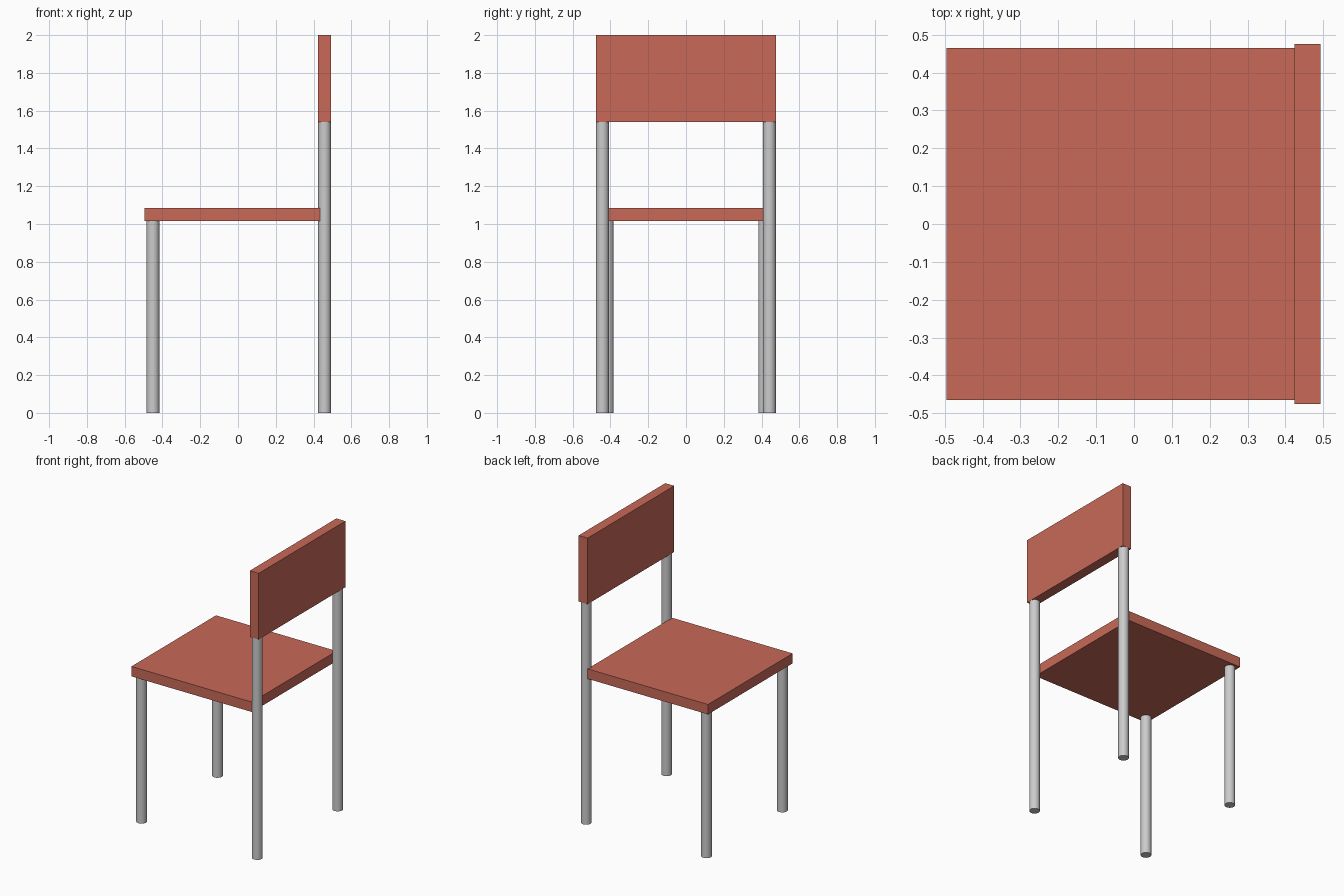
import bpy
import math

if "Cube" in bpy.data.objects:
    bpy.data.objects.remove(bpy.data.objects["Cube"])


def make_material(name, color):
    mat = bpy.data.materials.new(name)
    mat.diffuse_color = (*color, 1.0)
    mat.use_nodes = True
    mat.node_tree.nodes["Principled BSDF"].inputs["Base Color"].default_value = mat.diffuse_color
    return mat


RED = make_material("terracotta_red", (0.58, 0.142, 0.098))
GREY = make_material("light_grey", (0.60, 0.60, 0.60))


def slab(name, x, y, z):
    """Box spanning the given (min, max) ranges."""
    bpy.ops.mesh.primitive_cube_add(size=1, location=[sum(r) / 2 for r in (x, y, z)])
    ob = bpy.context.object
    ob.name = name
    ob.scale = [r[1] - r[0] for r in (x, y, z)]
    bpy.ops.object.transform_apply(location=False, rotation=False, scale=True)
    ob.data.materials.append(RED)


def leg(name, x, y, height, radius=0.034):
    """Round leg standing on the floor."""
    bpy.ops.mesh.primitive_cylinder_add(vertices=32, radius=radius, depth=height,
                                        location=(x, y, height / 2))
    ob = bpy.context.object
    ob.name = name
    ob.data.materials.append(GREY)
    bpy.ops.object.shade_smooth_by_angle(angle=math.radians(40))


# Seat and backrest
slab("seat", (-0.495, 0.433), (-0.465, 0.465), (1.015, 1.084))
slab("backrest", (0.424, 0.493), (-0.476, 0.476), (1.54, 2.0))

# Short legs under the seat, tall legs carrying the backrest
for side, sign in (("left", -1), ("right", 1)):
    leg("front_leg_" + side, -0.45, sign * 0.417, 1.015)
    leg("rear_leg_" + side, 0.4585, sign * 0.442, 1.54)
